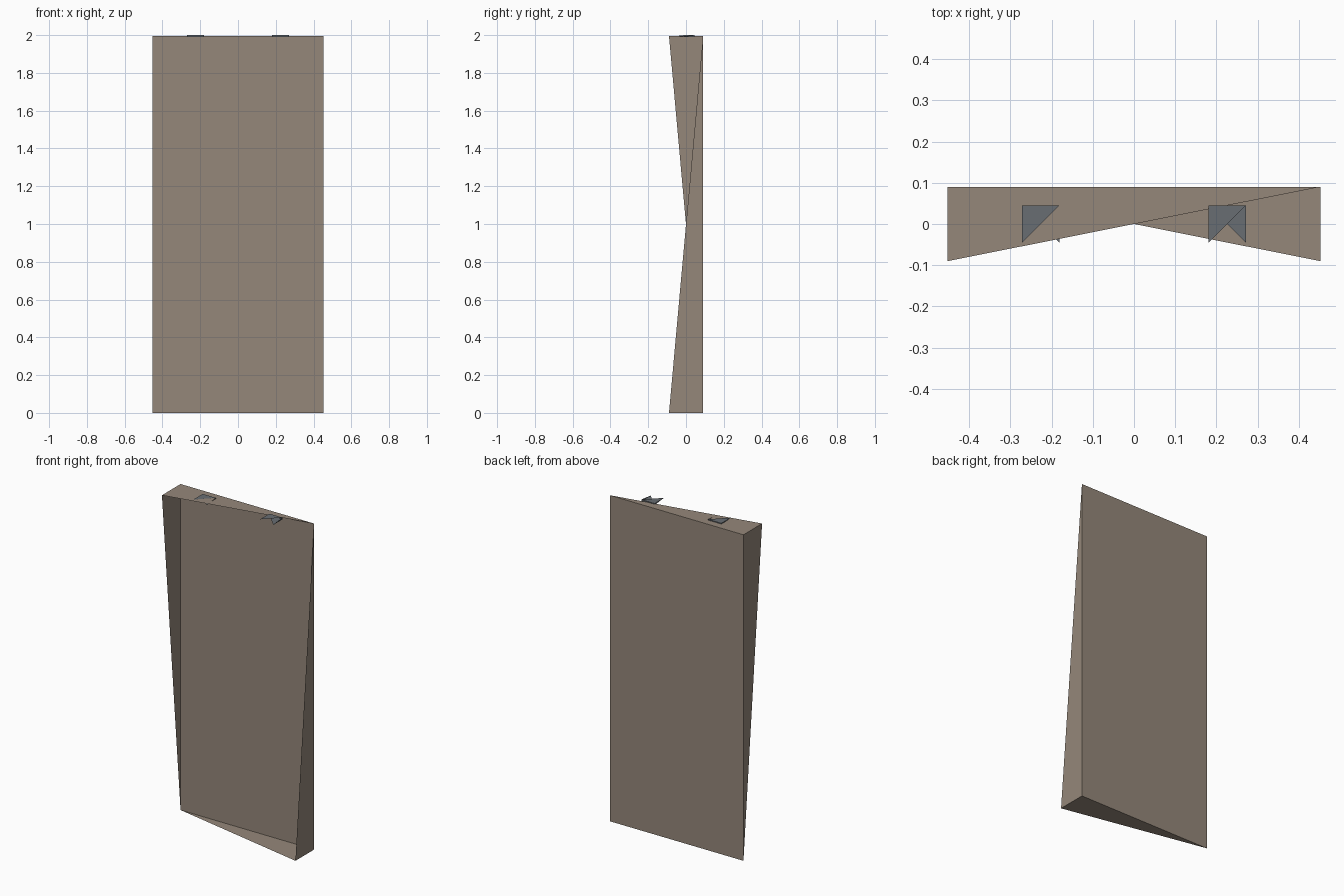
import bpy
import bmesh

if "Cube" in bpy.data.objects:
    bpy.data.objects.remove(bpy.data.objects["Cube"])


def material(name, color):
    mat = bpy.data.materials.new(name)
    mat.diffuse_color = (*color, 1.0)
    mat.use_nodes = True
    mat.node_tree.nodes["Principled BSDF"].inputs["Base Color"].default_value = mat.diffuse_color
    return mat


def open_shell(name, cx, hx, hy, z0, z1, mat):
    """Open-fronted box: full back, and one triangle on top, bottom and each side."""
    bm = bmesh.new()
    corner = {}
    for level, z in (("b", z0), ("t", z1)):
        for side, x in (("l", cx - hx), ("r", cx + hx)):
            for depth, y in (("f", -hy), ("k", hy)):
                corner[level + side + depth] = bm.verts.new((x, y, z))
    faces = (
        ("brk", "blk", "tlk", "trk"),  # back
        ("tlf", "trk", "tlk"),         # top
        ("blk", "brk", "brf"),         # bottom
        ("tlf", "tlk", "blk"),         # left side
        ("brf", "brk", "trk"),         # right side
    )
    for keys in faces:
        bm.faces.new([corner[k] for k in keys])
    # drop the corners that no face uses
    for v in list(bm.verts):
        if not v.link_faces:
            bm.verts.remove(v)
    mesh = bpy.data.meshes.new(name)
    bm.to_mesh(mesh)
    bm.free()
    mesh.materials.append(mat)
    obj = bpy.data.objects.new(name, mesh)
    bpy.context.collection.objects.link(obj)
    return obj


taupe = material("taupe", (0.30, 0.245, 0.195))
slate = material("slate_grey", (0.14, 0.155, 0.17))

# Tall panel
open_shell("panel", 0.0, 0.452, 0.09, 0.0, 1.995, taupe)

# Two small pads set into the top edge
for label, x in (("left", -0.226), ("right", 0.226)):
    open_shell(label + "_top_pad", x, 0.045, 0.045, 1.99, 2.0, slate)
